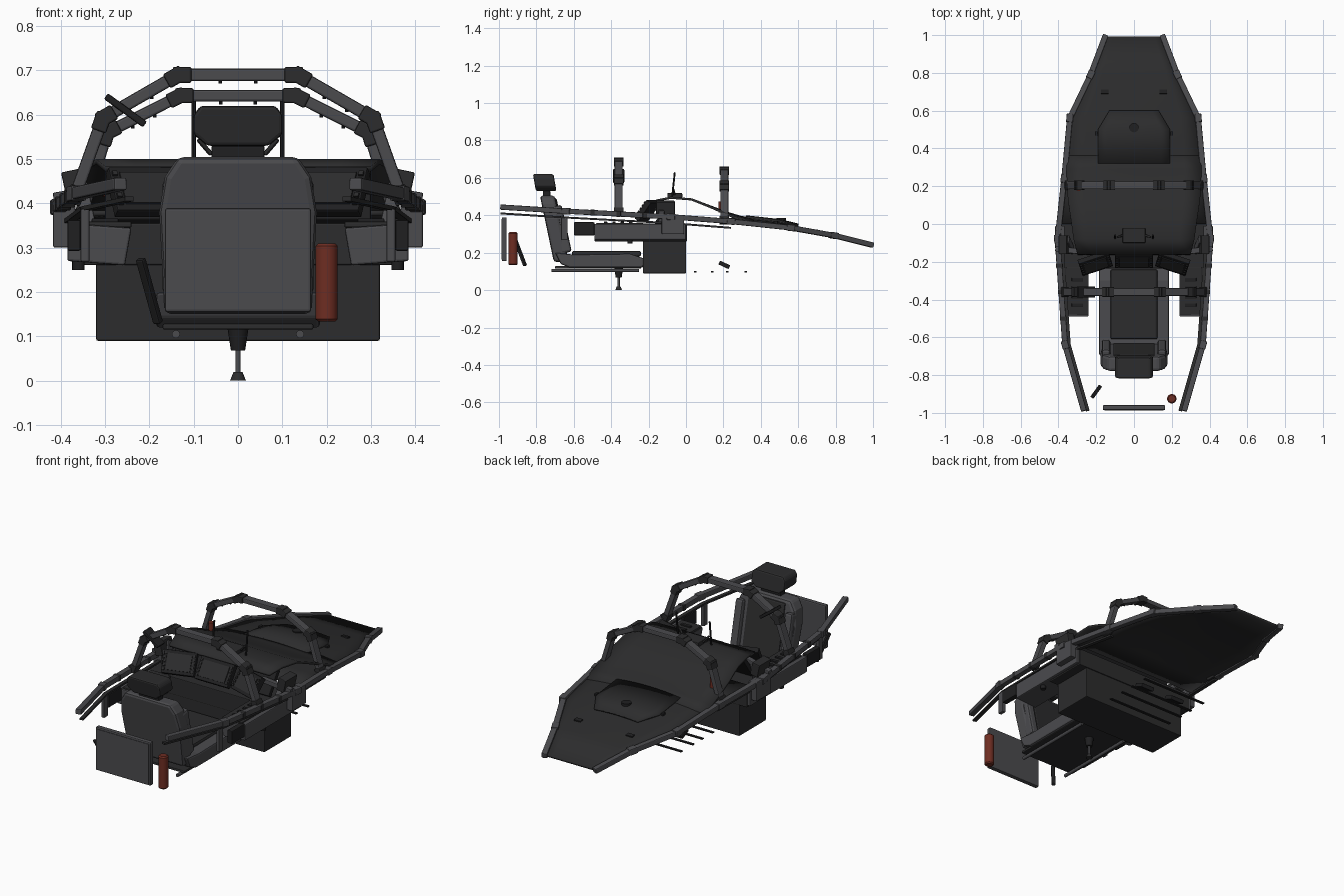
import bpy, bmesh, math
from mathutils import Vector, Matrix, Euler

old = bpy.data.objects.get("Cube")
if old:
    bpy.data.objects.remove(old)


def material(name, *rgb):
    m = bpy.data.materials.new(name)
    m.use_nodes = True
    m.diffuse_color = (*rgb, 1)
    m.node_tree.nodes["Principled BSDF"].inputs["Base Color"].default_value = (*rgb, 1)
    return m


FRAME = material("frame grey", .07, .07, .076)
DARK = material("deck charcoal", .025, .025, .026)
BLACK = material("black trim", .014, .014, .015)
RED = material("extinguisher red", .155, .026, .016)


def finish(name, bm, mat, bevel=0, smooth=False):
    bmesh.ops.recalc_face_normals(bm, faces=bm.faces)
    me = bpy.data.meshes.new(name)
    bm.to_mesh(me)
    bm.free()
    me.materials.append(mat)
    ob = bpy.data.objects.new(name, me)
    bpy.context.collection.objects.link(ob)
    if bevel:
        mod = ob.modifiers.new("Bevel", 'BEVEL')
        mod.width = bevel
        mod.segments = 2
    if smooth:
        bpy.ops.object.select_all(action='DESELECT')
        bpy.context.view_layer.objects.active = ob
        ob.select_set(True)
        bpy.ops.object.shade_smooth_by_angle(angle=math.radians(35))
    return ob


def box(name, loc, size, mat, rot=(0, 0, 0), bevel=.004):
    bm = bmesh.new()
    r = Euler([math.radians(a) for a in rot]).to_matrix().to_4x4()
    bmesh.ops.create_cube(bm, size=1, matrix=Matrix.Translation(loc) @ r @ Matrix.Diagonal((*size, 1)))
    return finish(name, bm, mat, bevel)


def beam(name, a, b, w, h, mat, hint=(0, 0, 1), bevel=.004):
    """Rectangular bar from a to b, h measured along the hint."""
    a, b = Vector(a), Vector(b)
    d = (b - a).normalized()
    side = d.cross(Vector(hint)).normalized()
    m = Matrix((side, side.cross(d), d)).transposed().to_4x4()
    bm = bmesh.new()
    bmesh.ops.create_cube(bm, size=1, matrix=Matrix.Translation((a + b) / 2) @ m
                          @ Matrix.Diagonal((w, h, (b - a).length, 1)))
    return finish(name, bm, mat, bevel)


def rod(name, a, b, r, mat, r2=None, n=16):
    a, b = Vector(a), Vector(b)
    bm = bmesh.new()
    q = (b - a).to_track_quat('Z', 'Y').to_matrix().to_4x4()
    bmesh.ops.create_cone(bm, cap_ends=True, segments=n, radius1=r, radius2=r if r2 is None else r2,
                          depth=(b - a).length, matrix=Matrix.Translation((a + b) / 2) @ q)
    return finish(name, bm, mat, smooth=True)


def prism(name, outline, axis, lo, hi, mat, bevel=.008):
    """Outline in the yz plane (axis x) or xz plane (axis y), extruded lo to hi."""
    bm = bmesh.new()
    put = (lambda p, t: (t, p[0], p[1])) if axis == 'x' else (lambda p, t: (p[0], t, p[1]))
    f = bm.faces.new([bm.verts.new(put(p, lo)) for p in outline])
    ext = bmesh.ops.extrude_face_region(bm, geom=[f])
    step = Vector(put((0, 0), hi - lo))
    bmesh.ops.translate(bm, vec=step, verts=[v for v in ext["geom"] if isinstance(v, bmesh.types.BMVert)])
    return finish(name, bm, mat, bevel)


def lean(ob, slope, y):
    """Recline a part so that it moves back as it rises."""
    for v in ob.data.vertices:
        v.co.y += y - slope * v.co.z


def sheet(name, rows, mat, thick, cols=8):
    """Skin through rows of (y, half width, edge height, crown)."""
    bm = bmesh.new()
    grid = []
    for y, hw, z, crown in rows:
        ts = [2 * i / cols - 1 for i in range(cols + 1)]
        grid.append([bm.verts.new((hw * t, y, z + crown * (1 - t * t))) for t in ts])
    for r0, r1 in zip(grid, grid[1:]):
        for i in range(cols):
            bm.faces.new((r0[i], r0[i + 1], r1[i + 1], r1[i]))
    ob = finish(name, bm, mat, smooth=True)
    mod = ob.modifiers.new("Thickness", 'SOLIDIFY')
    mod.thickness = thick
    mod.offset = 0


# Nose deck, running on under the instrument cowl
sheet("nose_deck", [(.99, .145, .24, 0), (.79, .225, .29, .005), (.56, .33, .33, .014), (.42, .345, .347, .024),
                    (.28, .36, .362, .02), (.15, .37, .37, .005), (.0, .385, .378, 0)], DARK, .012)
sheet("instrument_cowl", [(.36, .352, .354, .025), (.29, .357, .375, .017), (.22, .355, .405, .008),
                          (.13, .35, .445, .002), (.03, .335, .485, 0), (-.08, .32, .494, 0),
                          (-.16, .30, .478, 0)], DARK, .012)
sheet("nose_hatch", [(.6, .13, .346, .006), (.5, .19, .362, .014), (.32, .19, .384, .012)], DARK, .008)
rod("deck_cap", (0, .51, .36), (0, .51, .386), .025, BLACK)
for s in (1, -1):
    box("deck_latch", (s * .155, .70, .318), (.04, .022, .012), BLACK, (-11, 0, 0), .002)
    box("deck_tab", (s * .2, .48, .362), (.014, .022, .015), BLACK, bevel=.002)

# Side rails, doubled by a thin lower rail
rail = [(.15, 1.0, .24), (.23, .79, .292), (.34, .56, .333), (.37, .24, .367),
        (.405, -.08, .392), (.365, -.64, .422), (.265, -.99, .444)]
for s in (1, -1):
    pts = [Vector((s * x, y, z)) for x, y, z in rail]
    for i, (a, b) in enumerate(zip(pts, pts[1:])):
        beam("side_rail", a, b, .03, .028, FRAME)
        if i > 2:
            off = Vector((-s * .02, 0, -.034))
            beam("lower_rail", a + off, b + off, .02, .01, DARK, bevel=0)
    for a, b in zip(pts[1:-1], pts[2:]):
        d = (b - a).normalized() * .022
        beam("rail_joint", a - d, a + d, .036, .034, FRAME)
    for t in (.25, .5, .75):
        p = pts[4].lerp(pts[5], t)
        beam("rail_clamp", p - Vector((0, .012, 0)), p + Vector((0, .012, 0)), .036, .032, DARK)


# Overhead hoops with collars at the corners
def hoop(name, y, half, w):
    pts = [Vector((-x, y, z)) for x, z in half] + [Vector((x, y, z)) for x, z in reversed(half)]
    for a, b in zip(pts, pts[1:]):
        beam(name, a, b, w, .042, FRAME, (0, 1, 0), .005)
        d = (b - a).normalized()
        for p, e in ((a, d), (b, -d)):
            beam(name + "_collar", p - e * .012, p + e * .03, w + .008, .052, DARK, (0, 1, 0))
        for t in (.35, .65):
            m = a.lerp(b, t)
            rod(name + "_bolt", m, m - Vector((0, 0, .02)), .004, BLACK, n=8)


hoop("front_hoop", -.36, [(.37, .41), (.305, .592), (.135, .69)], .028)
hoop("rear_hoop", .205, [(.355, .365), (.295, .56), (.13, .643)], .026)
beam("hoop_lamp", (-.298, -.36, .642), (-.21, -.36, .578), .016, .06, BLACK, (0, 1, 0))
rod("small_red_bottle", (-.293, .188, .415), (-.293, .188, .475), .014, RED)

# Footwell box and side consoles
box("footwell", (0, -.115, .178), (.64, .23, .176), DARK)
box("console_bridge", (0, -.115, .308), (.74, .24, .095), DARK)
for s in (1, -1):
    prism("side_console", [(s * x, z) for x, z in ((.24, .345), (.385, .355), (.385, .27), (.255, .26))],
          'y', -.49, 0, FRAME, .005)
    box("console_top", (s * .30, -.355, .352), (.12, .25, .014), DARK)
    for i in range(4):
        box("console_switch", (s * .30, -.43 + i * .045, .361), (.06, .018, .01), BLACK, bevel=.002)
    box("console_end", (s * .37, -.545, .328), (.03, .11, .07), BLACK)
    box("rail_bracket", (s * .345, -.65, .328), (.02, .035, .12), FRAME)
    box("outer_pod", (s * .392, -.07, .35), (.05, .12, .10), FRAME)
    box("upper_pod", (s * .37, -.11, .44), (.045, .1, .07), DARK, (0, s * 12, 0))
    # Control arms and grips
    beam("control_post", (s * .325, -.16, .30), (s * .358, -.08, .46), .03, .045, FRAME, (0, 1, 0))
    beam("control_grip", (s * .25, -.15, .44), (s * .415, -.13, .412), .03, .024, FRAME)
    rod("console_foot", (s * .36, -.3, .25), (s * .36, -.3, .28), .014, BLACK)

# Dashboard with three tilted displays
box("dash_panel", (0, -.115, .415), (.6, .025, .14), BLACK, (-35, 0, 0))
for x, turn, w in ((0, 0, .2), (.205, -18, .17), (-.205, 18, .17)):
    y = -.19 - abs(x) * .08
    r = Euler((math.radians(-35), 0, math.radians(turn))).to_matrix()
    c = Vector((x, y, .425))
    box("display_body", c, (w, .03, .12), BLACK, (-35, 0, turn))
    box("display_screen", c + r @ Vector((0, -.017, 0)), (w - .045, .006, .085), DARK, (-35, 0, turn), 0)
    for k in (-1, 1):
        for i in range(5):
            p = c + r @ Vector((k * (w / 2 - .011), -.017, (i - 2) * .02))
            box("display_key", p, (.011, .008, .011), DARK, (-35, 0, turn), 0)

# Sight on the cowl
box("sight_base", (0, -.06, .507), (.12, .08, .024), DARK)
for s in (1, -1):
    rod("sight_post", (s * .1, -.075, .49), (s * .1, -.06, .63), .005, BLACK, n=8)
    beam("sight_brace", (s * .06, -.06, .51), (s * .09, -.07, .545), .012, .01, DARK)

# Seat
lean(prism("seat_back", [(-.165, .15), (.165, .15), (.178, .38), (.165, .46), (.135, .505),
                         (-.135, .505), (-.165, .46), (-.178, .38)], 'y', -.04, .04, FRAME, .015), .21, -.635)
prism("back_cushion", [(-.74, .49), (-.692, .49), (-.63, .2), (-.67, .19)], 'x', -.11, .11, DARK)
prism("seat_pan", [(-.70, .2), (-.67, .14), (-.62, .12), (-.23, .12), (-.225, .17), (-.3, .195), (-.6, .19)],
      'x', -.185, .185, FRAME)
box("seat_cushion", (0, -.425, .194), (.25, .37, .03), DARK, bevel=.01)
for s in (1, -1):
    beam("back_bolster", (s * .148, -.64, .2), (s * .148, -.695, .45), .045, .06, FRAME, (0, 1, 0), .012)
    rod("seat_runner", (s * .14, -.72, .105), (s * .14, -.25, .105), .009, FRAME)
lean(prism("headrest", [(-.07, .53), (.07, .53), (.1, .555), (.1, .6), (.085, .62), (-.085, .62),
                        (-.1, .6), (-.1, .555)], 'y', -.055, .055, DARK, .008), .18, -.652)
box("headrest_mount", (0, -.745, .515), (.12, .04, .03), BLACK)
box("floor_plate", (0, -.47, .122), (.34, .46, .014), DARK)

# Pedestal beneath the seat
rod("pedestal_foot", (0, -.36, 0), (0, -.36, .02), .018, DARK, .01)
rod("pedestal_stem", (0, -.36, .015), (0, -.36, .09), .006, FRAME)
rod("pedestal_collar", (0, -.36, .068), (0, -.36, .12), .016, BLACK, .024)

# Pedals and floor bars
for s in (1, -1):
    box("pedal", (s * .1, .205, .135), (.08, .06, .022), BLACK, (-25, 0, 0))
for y in (.05, .14, .22, .32):
    box("floor_bar", (0, y, .098), (.40, .014, .006), BLACK, bevel=0)

# Rear panel, extinguisher and loose handle
box("rear_panel", (0, -.972, .272), (.33, .026, .235), FRAME, bevel=.006)
box("rear_panel_face", (0, -.986, .272), (.31, .003, .215), FRAME, bevel=0)
ext = rod("extinguisher", (.2, -.925, .133), (.2, -.925, .31), .025, RED, n=24)
ext.modifiers.new("Rounding", 'BEVEL').width = .006
beam("loose_handle", (-.22, -.915, .275), (-.18, -.86, .13), .02, .016, BLACK)
